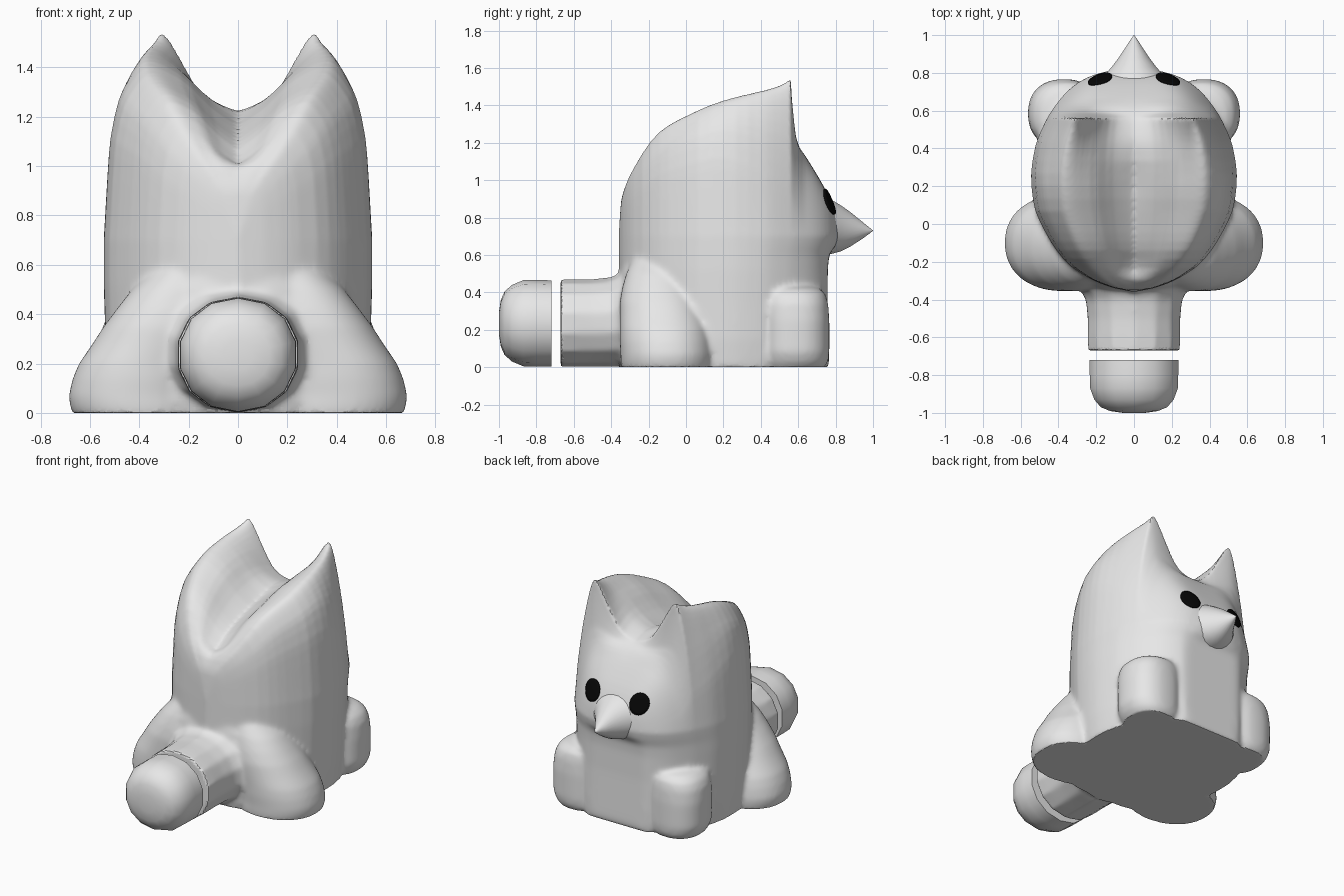
import bpy, bmesh, math

if "Cube" in bpy.data.objects:
    bpy.data.objects.remove(bpy.data.objects["Cube"])


def material(name, c):
    m = bpy.data.materials.new(name)
    m.diffuse_color = (c, c, c, 1)
    m.use_nodes = True
    m.node_tree.nodes["Principled BSDF"].inputs["Base Color"].default_value = m.diffuse_color
    return m


GREY = material("light_grey", 0.8)
BLACK = material("eye_black", 0.002)


def curve(table, t):
    """Smooth interpolation through (t, value) points without overshoot."""
    n = len(table)
    if t <= table[0][0]:
        return table[0][1]
    if t >= table[-1][0]:
        return table[-1][1]
    d = [(table[i + 1][1] - table[i][1]) / (table[i + 1][0] - table[i][0]) for i in range(n - 1)]

    def slope(i):
        if i == 0 or i == n - 1:
            return d[0] if i == 0 else d[-1]
        a, b = d[i - 1], d[i]
        return 0 if a * b <= 0 else 2 * a * b / (a + b)
    i = max(k for k in range(n - 1) if table[k][0] <= t)
    h = table[i + 1][0] - table[i][0]
    s = (t - table[i][0]) / h
    return ((2 * s**3 - 3 * s**2 + 1) * table[i][1] + (s**3 - 2 * s**2 + s) * h * slope(i)
            + (3 * s**2 - 2 * s**3) * table[i + 1][1] + (s**3 - s**2) * h * slope(i + 1))


def step(a, b, t):
    t = max(0, min(1, (t - a) / (b - a)))
    return t * t * (3 - 2 * t)


def shade(ob, angle):
    bpy.ops.object.select_all(action='DESELECT')
    ob.select_set(True)
    bpy.context.view_layer.objects.active = ob
    bpy.ops.object.shade_smooth_by_angle(angle=math.radians(angle))


def finish(name, bm, mat, angle=50):
    bmesh.ops.remove_doubles(bm, verts=bm.verts, dist=0.0005)
    bmesh.ops.recalc_face_normals(bm, faces=bm.faces)
    me = bpy.data.meshes.new(name)
    bm.to_mesh(me)
    bm.free()
    me.materials.append(mat)
    ob = bpy.data.objects.new(name, me)
    bpy.context.collection.objects.link(ob)
    shade(ob, angle)
    return ob


def skin(bm, rings, cap_start=True, cap_end=True):
    rows = [[bm.verts.new(p) for p in r] for r in rings]
    n = len(rows[0])
    for a, b in zip(rows, rows[1:]):
        for i in range(n):
            bm.faces.new((a[i], a[(i + 1) % n], b[(i + 1) % n], b[i]))
    if cap_start:
        bm.faces.new(rows[0])
    if cap_end:
        bm.faces.new(rows[-1])


def oval(rx, ry, n, power=2.0):
    pts = []
    for i in range(n):
        a = 2 * math.pi * (i + 0.5) / n
        c, s = math.cos(a), math.sin(a)
        pts.append((rx * math.copysign(abs(c) ** (2 / power), c),
                    ry * math.copysign(abs(s) ** (2 / power), s)))
    return pts


# Plan half-width, side profiles and cross profile of the head and body
WIDTH = [(-.36, 0), (-.335, .12), (-.28, .25), (-.2, .36), (-.05, .465), (.1, .53), (.25, .545),
         (.4, .525), (.55, .465), (.65, .4), (.72, .335), (.78, .24), (.81, .14), (.83, 0)]
BACK = [(-.36, .7), (-.345, .9), (-.28, 1.07), (-.14, 1.27), (0, 1.355), (.2, 1.44), (.56, 1.525)]
FACE = [(.56, 1.525), (.575, 1.36), (.59, 1.25), (.64, 1.13), (.7, 1.03), (.76, .92), (.8, .82), (.83, .7)]
DOME = BACK[:5] + [(.2, 1.425), (.3, 1.41), (.4, 1.36), (.5, 1.28), (.59, 1.2)] + FACE[3:]
LOBES = [(0, .65), (.07, .68), (.2, .75), (.43, .91), (.67, .98), (.86, .83), (.95, .58), (1, 0)]
EAR_U, EAR_Y, BASE = .67, .56, .7


def top(x, y):
    """Height of the upper surface: a grooved dome with an ear ridge on each side."""
    w = curve(WIDTH, y)
    u = min(1, abs(x) / w) if w > 1e-5 else 1
    full, lobes = 1 - u ** 5, curve(LOBES, u)
    lobes += (max(full, lobes) - lobes) * (1 - step(-.36, -.2, y))
    t = step(.15, .72, y)
    dome = (curve(DOME, y) - BASE) * (lobes + (full - lobes) * t)
    f = lobes + (full - lobes) * step(EAR_Y, EAR_Y + .08, y)
    ridge = (curve(BACK if y <= EAR_Y else FACE, y) - BASE) * f
    e = math.exp(-((u - EAR_U) / (.36 if u < EAR_U else .25)) ** 2)
    d = math.hypot(x - math.copysign(.31, x), y - EAR_Y)
    tip = .035 * math.exp(-d / .05) if y <= EAR_Y + .001 else 0
    return BASE + dome + (ridge - dome) * e + tip


# Body: domed upper surface over the plan outline, then walls to the floor
def spread(knots, k):
    return [a + (b - a) * j / k for a, b in zip(knots, knots[1:]) for j in range(k)] + [knots[-1]]


ys = spread([-.36, -.352, -.335, -.28, -.14, 0, .2, .4, .5, EAR_Y, .575, .59, .64, .7, .76, .8, .82, .83], 3)
half = spread([0, .07, .2, .43, .58, EAR_U, .76, .86, .95, .985, 1], 3)
us = [-u for u in reversed(half[1:])] + half
bm = bmesh.new()
grid = [[bm.verts.new((u * curve(WIDTH, y), y, top(u * curve(WIDTH, y), y))) for u in us] for y in ys]
for a, b in zip(grid, grid[1:]):
    for i in range(len(us) - 1):
        bm.faces.new((a[i], a[i + 1], b[i + 1], b[i]))
outline = [(curve(WIDTH, y), y) for y in ys] + [(-curve(WIDTH, y), y) for y in ys[-2:0:-1]]
walls = []
for z, sx, front, limit in [(.7, 1, 1, .83), (.65, 1, .98, .8), (.6, 1, .95, .765), (.52, 1, .94, .758),
                            (.35, .99, .94, .757), (.15, .98, .95, .762), (.03, .96, .95, .765),
                            (0, .95, .94, .757)]:
    walls.append([(x * sx, min(limit, .25 + (y - .25) * (front if y > .25 else 1)), z) for x, y in outline])
skin(bm, walls, cap_start=False)
body = finish("body", bm, GREY, 60)
parts = [body]


# Legs: stacked ovals, mirrored to both sides
def leg(name, stations, power):
    for side, tag in ((1, "right"), (-1, "left")):
        bm = bmesh.new()
        skin(bm, [[(side * (cx + px), cy + py, z) for px, py in oval(rx, ry, 40, power)]
                  for z, cx, cy, rx, ry in stations])
        parts.append(finish(name + "_" + tag, bm, GREY))


leg("haunch", [(0, .39, -.10, .28, .245), (.03, .395, -.10, .287, .25), (.07, .40, -.10, .287, .25),
               (.14, .39, -.105, .28, .25), (.2, .38, -.11, .265, .245), (.28, .34, -.12, .25, .235),
               (.35, .31, -.13, .235, .225), (.43, .28, -.14, .205, .2), (.5, .25, -.14, .18, .18),
               (.57, .21, -.13, .15, .16), (.62, .18, -.1, .1, .12)], 2.15)
leg("front_paw", [(0, .36, .58, .155, .16), (.03, .365, .585, .175, .175), (.08, .37, .585, .19, .182),
                  (.25, .37, .585, .192, .182), (.34, .365, .58, .188, .18), (.39, .355, .575, .175, .172),
                  (.42, .34, .565, .15, .15), (.44, .32, .55, .1, .1)], 2.3)

# Rump joining haunches and tail
bm = bmesh.new()
skin(bm, [[(px, -.08 + py, z) for px, py in oval(rx, ry, 40, 2.8)]
          for z, rx, ry in [(0, .42, .26), (.05, .43, .275), (.25, .42, .28), (.4, .38, .28),
                            (.5, .33, .272), (.58, .27, .255), (.66, .16, .2)]])
parts.append(finish("rump", bm, GREY))


# Tail and separate tail tip: rings along y
def tail(name, stations):
    bm = bmesh.new()
    skin(bm, [[(px, y, cz + pz) for px, pz in oval(rx, rz, 14, 2.1)] for y, rx, rz, cz in stations])
    return finish(name, bm, GREY, 45)


parts.append(tail("tail", [
    (-.2, .42, .30, .30), (-.3, .36, .27, .27), (-.35, .29, .25, .255), (-.4, .26, .24, .242),
    (-.5, .25, .235, .237), (-.6, .25, .235, .236), (-.67, .247, .234, .235)]))
tail("tail_tip", [(-.72, .24, .23, .234), (-.8, .24, .232, .235), (-.87, .238, .23, .235),
                  (-.93, .215, .205, .235), (-.97, .18, .17, .235), (-.99, .13, .125, .235),
                  (-1, .06, .06, .235)])

# Beak: concave cone pointing forward
bm = bmesh.new()
skin(bm, [[(px, y, cz + pz) for px, pz in oval(rx, rz, 24)] for y, rx, rz, cz in
          [(.7, .24, .17, .76), (.78, .165, .145, .75), (.83, .12, .123, .742), (.88, .082, .092, .737),
           (.94, .042, .048, .732), (.985, .012, .013, .73), (1, .001, .001, .73)]])
finish("beak", bm, GREY)

# Merge body, legs, rump and tail into one skin with soft joints
bpy.ops.object.select_all(action='DESELECT')
for p in parts:
    p.select_set(True)
bpy.context.view_layer.objects.active = body
bpy.ops.object.join()
body.data.remesh_voxel_size = .015
bpy.ops.object.voxel_remesh()
soft = body.vertex_groups.new(name="soft")
for v in body.data.vertices:
    weight = step(0, .04, v.co.z) * (1 - step(.62, .74, v.co.z)) * step(-.62, -.55, v.co.y)
    soft.add([v.index], weight, 'REPLACE')
for group, count in (("soft", 12), ("", 2)):
    m = body.modifiers.new("smooth", 'SMOOTH')
    m.factor, m.iterations, m.vertex_group = .5, count, group
shade(body, 60)


# Eyes: thin round plates following the face
def face_y(x, z):
    lo, hi = .6, .83
    for _ in range(25):
        mid = (lo + hi) / 2
        if top(x, mid) > z:
            lo = mid
        else:
            hi = mid
    return lo


for side, tag in ((1, "right"), (-1, "left")):
    bm = bmesh.new()
    skin(bm, [[(side * (.18 + r * px), face_y(.18 + r * px, .885 + r * pz) + .008, .885 + r * pz)
               for px, pz in oval(.063, .068, 24)] for r in (1, .75, .5, .25, .02)], cap_start=False)
    eye = finish("eye_" + tag, bm, BLACK)
    solid = eye.modifiers.new("thickness", 'SOLIDIFY')
    solid.thickness = .009
    solid.offset = 0
